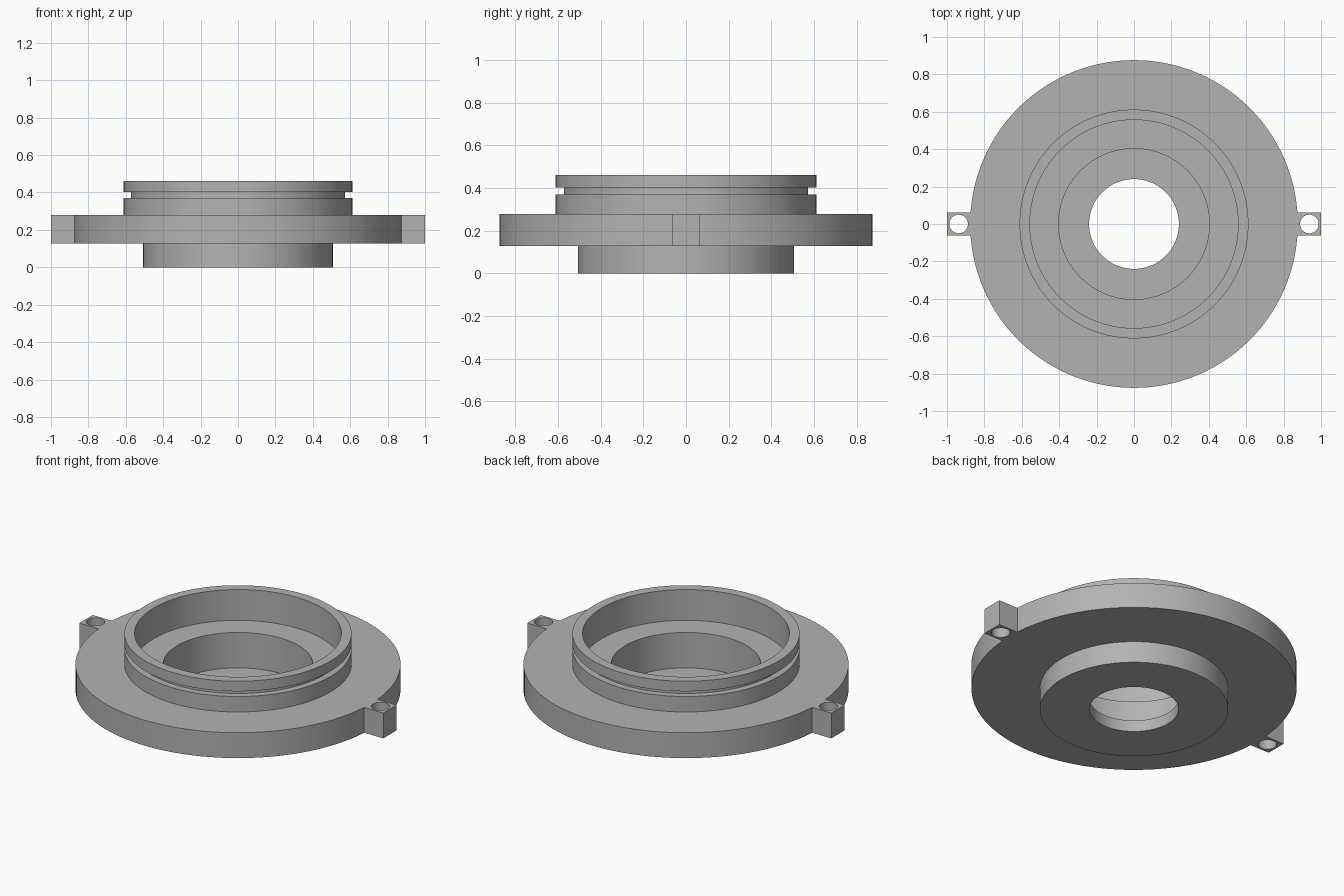
import bpy
import bmesh
import math

cube = bpy.data.objects.get("Cube")
if cube:
    bpy.data.objects.remove(cube, do_unlink=True)

GREY = 0.45
metal = bpy.data.materials.new("plain grey")
metal.use_nodes = True
metal.diffuse_color = (GREY, GREY, GREY, 1)
metal.node_tree.nodes["Principled BSDF"].inputs["Base Color"].default_value = (GREY, GREY, GREY, 1)

FLANGE_BOTTOM, FLANGE_TOP = 0.128, 0.279


def finish(bm, name):
    """Turn a bmesh into a grey object with sharp edges kept."""
    bmesh.ops.recalc_face_normals(bm, faces=bm.faces)
    mesh = bpy.data.meshes.new(name)
    bm.to_mesh(mesh)
    bm.free()
    mesh.materials.append(metal)
    obj = bpy.data.objects.new(name, mesh)
    bpy.context.collection.objects.link(obj)
    bpy.ops.object.select_all(action="DESELECT")
    obj.select_set(True)
    bpy.context.view_layer.objects.active = obj
    bpy.ops.object.shade_smooth_by_angle(angle=math.radians(30))
    return obj


def lathe(name, profile, steps=128):
    """Revolve a closed (radius, height) outline around z."""
    bm = bmesh.new()
    verts = [bm.verts.new((r, 0, z)) for r, z in profile]
    edges = [bm.edges.new((a, b)) for a, b in zip(verts, verts[1:] + verts[:1])]
    bmesh.ops.spin(bm, geom=verts + edges, axis=(0, 0, 1), cent=(0, 0, 0),
                   angle=math.tau, steps=steps, use_merge=True)
    bmesh.ops.remove_doubles(bm, verts=bm.verts, dist=0.0001)
    return finish(bm, name)


def drilled_tab(name, side, half=0.0625, hole=0.05, steps=32):
    """Square lug with a round vertical hole through it."""
    centre = side * (1 - half)
    bm = bmesh.new()
    rings = []
    for z in (FLANGE_BOTTOM, FLANGE_TOP):
        inner, outer = [], []
        for i in range(steps):
            a = math.tau * i / steps
            c, s = math.cos(a), math.sin(a)
            k = half / max(abs(c), abs(s))
            inner.append(bm.verts.new((centre + hole * c, hole * s, z)))
            # the inward side is sunk slightly into the curved flange
            x = centre + k * c
            if abs(x) < 1 - 2 * half + 0.001:
                x -= side * 0.004
            outer.append(bm.verts.new((x, k * s, z)))
        rings.append((inner, outer))
    (in_low, out_low), (in_top, out_top) = rings
    for i in range(steps):
        j = (i + 1) % steps
        for a, b in ((in_low, out_low), (out_low, out_top),
                     (out_top, in_top), (in_top, in_low)):
            bm.faces.new((a[i], a[j], b[j], b[i]))
    return finish(bm, name)


# Stepped housing: lower boss, wide flange, grooved collar, two-stage bore
lathe("flanged_housing", [
    (0.24, 0), (0.507, 0), (0.507, FLANGE_BOTTOM),
    (0.876, FLANGE_BOTTOM), (0.876, FLANGE_TOP),
    (0.612, FLANGE_TOP), (0.612, 0.371), (0.573, 0.371),
    (0.573, 0.402), (0.612, 0.402), (0.612, 0.462),
    (0.557, 0.462), (0.557, FLANGE_TOP),
    (0.403, FLANGE_TOP), (0.403, 0.068), (0.24, 0.068),
])

# Mounting lugs on both sides
for label, side in (("left", 1), ("right", -1)):
    drilled_tab(label + "_mounting_tab", side)
